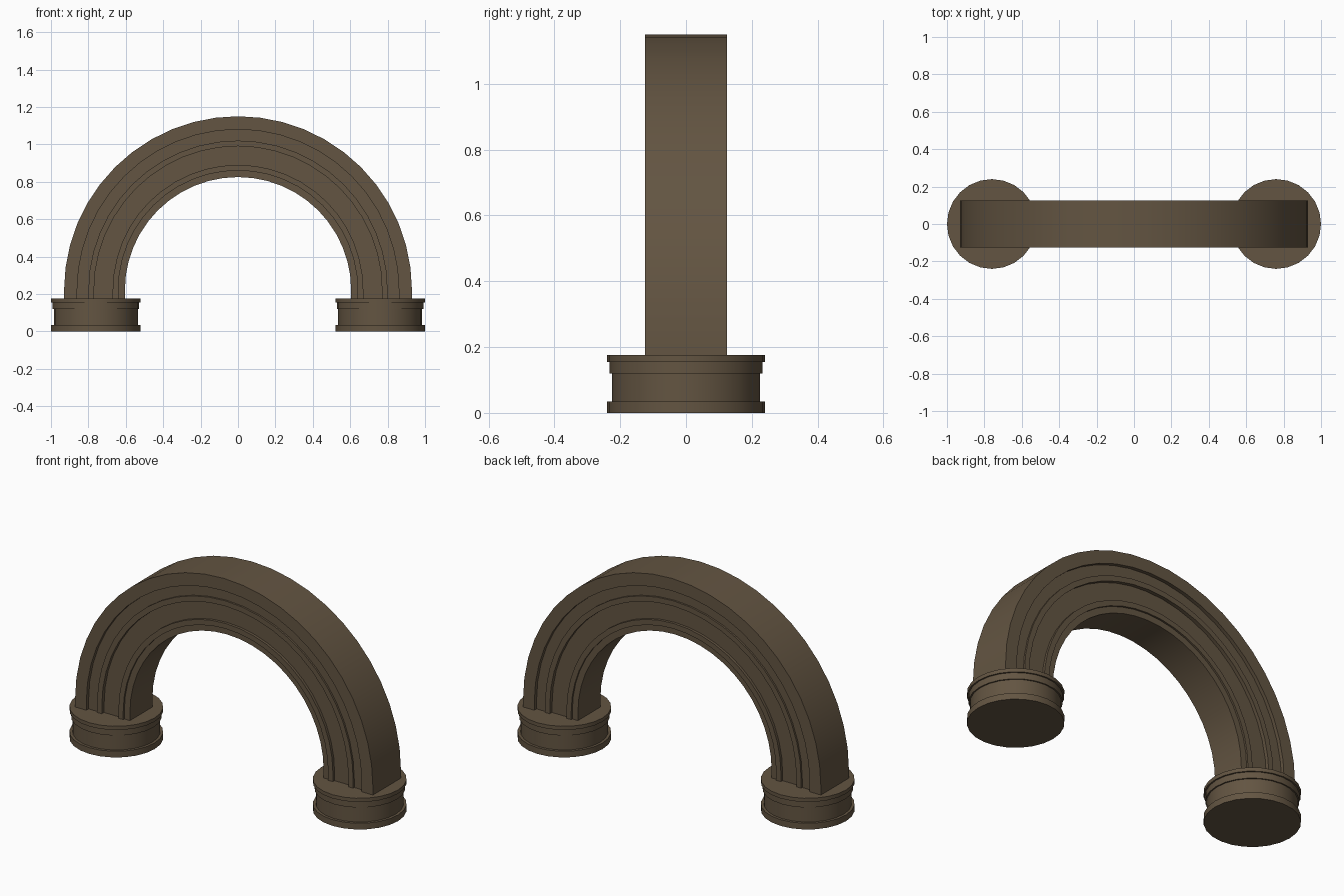
import bpy, bmesh, math

if "Cube" in bpy.data.objects:
    bpy.data.objects.remove(bpy.data.objects["Cube"])

stone = bpy.data.materials.new("brown stone")
stone.diffuse_color = (0.125, 0.09, 0.054, 1)
stone.use_nodes = True
stone.node_tree.nodes["Principled BSDF"].inputs["Base Color"].default_value = stone.diffuse_color


def finish(name, bm):
    bmesh.ops.recalc_face_normals(bm, faces=bm.faces)
    me = bpy.data.meshes.new(name)
    bm.to_mesh(me)
    bm.free()
    me.materials.append(stone)
    ob = bpy.data.objects.new(name, me)
    bpy.context.collection.objects.link(ob)
    bpy.context.view_layer.objects.active = ob
    ob.select_set(True)
    bpy.ops.object.shade_smooth_by_angle(angle=math.radians(30))
    ob.select_set(False)
    return ob


# Moulded arch: half profile (radius, depth), mirrored front to back
half = [(0.93, 0.125), (0.86, 0.125), (0.86, 0.105), (0.80, 0.105), (0.80, 0.115),
        (0.77, 0.115), (0.77, 0.095), (0.67, 0.095), (0.67, 0.11), (0.64, 0.11),
        (0.64, 0.10), (0.605, 0.10)]
profile = [(r, -d) for r, d in half] + [(r, d) for r, d in reversed(half)]
CZ, SEG = 0.22, 24
# path stations: (cos, sin, z offset); straight foot at each end
path = [(1, 0, 0.17)]
path += [(math.cos(math.pi * i / SEG), math.sin(math.pi * i / SEG), CZ) for i in range(SEG + 1)]
path += [(-1, 0, 0.17)]
bm = bmesh.new()
rings = [[bm.verts.new((r * c, d, r * s + z)) for r, d in profile] for c, s, z in path]
n = len(profile)
for a, b in zip(rings, rings[1:]):
    for j in range(n):
        k = (j + 1) % n
        bm.faces.new((a[j], a[k], b[k], b[j]))
bm.faces.new(rings[0])
bm.faces.new(rings[-1])
finish("arch", bm)

# Turned round capitals under both feet: (radius, height)
turned = [(0.24, 0), (0.24, 0.035), (0.225, 0.035), (0.225, 0.12),
          (0.232, 0.12), (0.232, 0.155), (0.24, 0.155), (0.24, 0.176)]
for name, x in (("left_capital", -0.76), ("right_capital", 0.76)):
    bm = bmesh.new()
    N = 24
    rows = [[bm.verts.new((x + r * math.cos(2 * math.pi * i / N),
                           r * math.sin(2 * math.pi * i / N), z)) for i in range(N)]
            for r, z in turned]
    for a, b in zip(rows, rows[1:]):
        for i in range(N):
            k = (i + 1) % N
            bm.faces.new((a[i], a[k], b[k], b[i]))
    bm.faces.new(rows[0])
    bm.faces.new(rows[-1])
    finish(name, bm)
